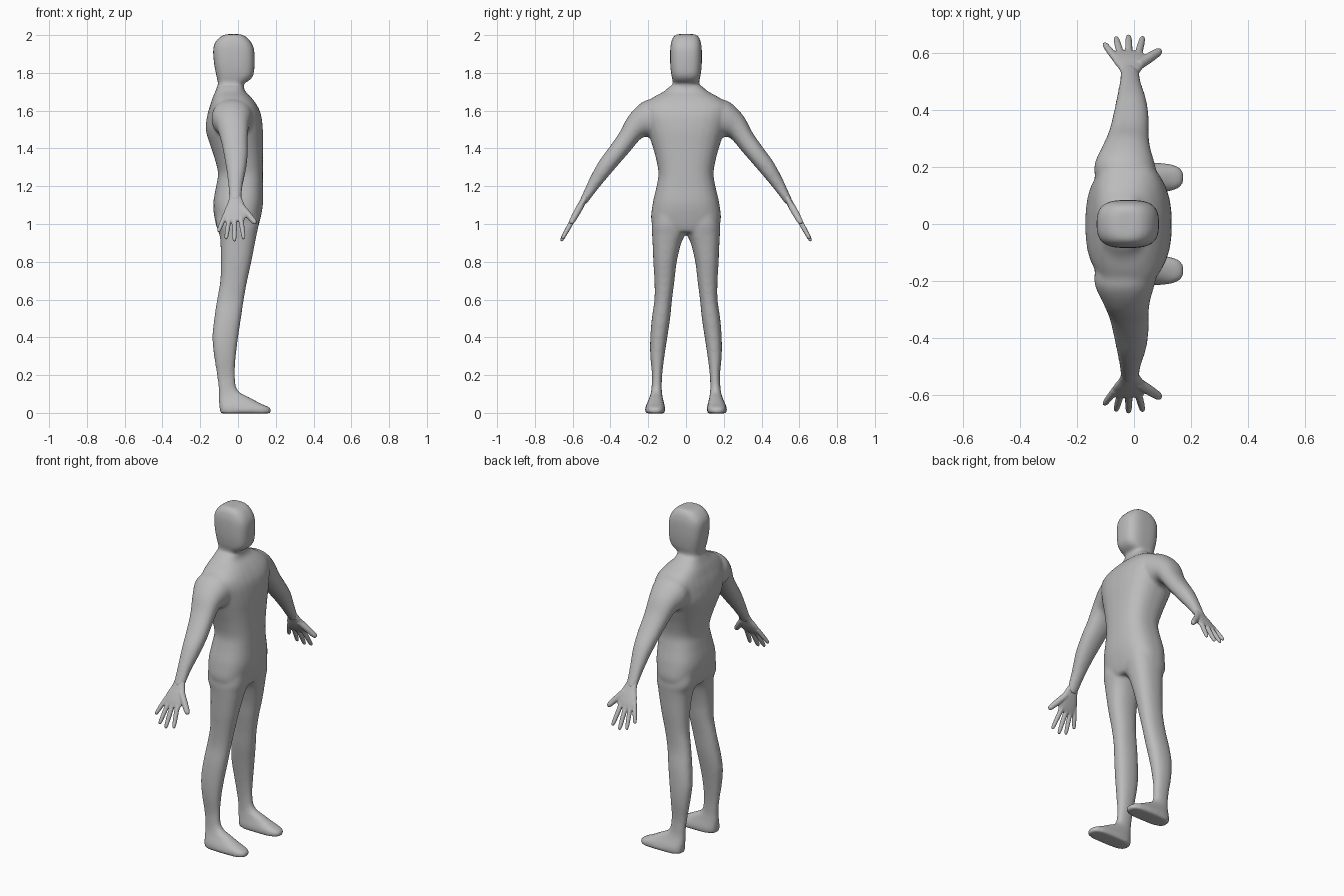
import bpy, bmesh, math
from mathutils import Vector

if "Cube" in bpy.data.objects:
    bpy.data.objects.remove(bpy.data.objects["Cube"])

skin = bpy.data.materials.new("plain_grey")
skin.diffuse_color = (0.5, 0.5, 0.5, 1)
skin.use_nodes = True
skin.node_tree.nodes["Principled BSDF"].inputs["Base Color"].default_value = skin.diffuse_color


def smooth_rows(rows, steps=4):
    """Catmull-Rom interpolation of a profile table."""
    out = []
    for i in range(len(rows) - 1):
        p = [rows[max(0, min(len(rows) - 1, i + k))] for k in (-1, 0, 1, 2)]
        for s in range(steps):
            t = s / steps
            out.append([0.5 * (2 * b + (c - a) * t + (2 * a - 5 * b + 4 * c - d) * t * t
                               + (3 * b - a - 3 * c + d) * t ** 3)
                        for a, b, c, d in zip(*p)])
    out.append(list(rows[-1]))
    return out


def loft(bm, sections, sides=28):
    """Closed skin over sections of (centre, u, v, squareness)."""
    rings = []
    for c, u, v, n in sections:
        ring = []
        for i in range(sides):
            a = 2 * math.pi * (i + 0.5) / sides
            ca, sa = math.cos(a), math.sin(a)
            ring.append(bm.verts.new(c + u * math.copysign(abs(ca) ** (2 / n), ca)
                                     + v * math.copysign(abs(sa) ** (2 / n), sa)))
        rings.append(ring)
    for r, q in zip(rings, rings[1:]):
        for i in range(sides):
            j = (i + 1) % sides
            bm.faces.new((r[i], r[j], q[j], q[i]))
    bm.faces.new(rings[0][::-1])
    bm.faces.new(rings[-1])


def level(z, xb, xf, y0, y1, n):
    """Horizontal section from its extents."""
    return (Vector(((xb + xf) / 2, (y0 + y1) / 2, z)),
            Vector(((xf - xb) / 2, 0, 0)), Vector((0, (y1 - y0) / 2, 0)), n)


def finish(bm, name, voxel, iterations):
    """Fuse the overlapping parts into one smooth skin."""
    bmesh.ops.recalc_face_normals(bm, faces=bm.faces)
    mesh = bpy.data.meshes.new(name)
    bm.to_mesh(mesh)
    bm.free()
    ob = bpy.data.objects.new(name, mesh)
    bpy.context.collection.objects.link(ob)
    rm = ob.modifiers.new("fuse", 'REMESH')
    rm.mode = 'VOXEL'
    rm.voxel_size = voxel
    sm = ob.modifiers.new("soften", 'SMOOTH')
    sm.factor = 0.5
    sm.iterations = iterations
    bpy.context.view_layer.update()
    dg = bpy.context.evaluated_depsgraph_get()
    baked = bpy.data.meshes.new_from_object(ob.evaluated_get(dg))
    ob.modifiers.clear()
    ob.data = baked
    baked.materials.clear()
    baked.materials.append(skin)
    for p in baked.polygons:
        p.use_smooth = True
        p.material_index = 0


# torso: z, back x, front x, half width
torso = [(.955, -.10, .095, .08), (1.0, -.118, .112, .178), (1.1, -.132, .132, .178),
         (1.2, -.116, .132, .156), (1.27, -.106, .132, .146), (1.35, -.125, .132, .16),
         (1.42, -.148, .132, .18), (1.5, -.171, .132, .205), (1.58, -.162, .122, .225),
         (1.63, -.147, .10, .225), (1.67, -.134, .07, .175), (1.70, -.121, .04, .12),
         (1.73, -.11, .03, .085)]
# head
head = [(1.69, -.115, .03, .08), (1.74, -.106, .03, .069), (1.76, -.109, .06, .071),
        (1.79, -.116, .082, .078), (1.85, -.127, .088, .084), (1.92, -.132, .086, .084),
        (1.96, -.122, .071, .079), (1.99, -.095, .045, .068), (2.005, -.065, .015, .052)]
# leg and foot: z, back x, front x, inner y, outer y, squareness
leg = [(1.1, -.11, .11, .01, .165, 2.4), (1.0, -.117, .11, .0, .181, 2.4),
       (.95, -.10, .10, .002, .18, 2.4), (.9, -.093, .09, .025, .177, 2.4),
       (.8, -.091, .071, .049, .173, 2.3), (.7, -.094, .049, .061, .167, 2.3),
       (.6, -.111, .031, .074, .167, 2.3), (.5, -.126, .016, .084, .181, 2.3),
       (.4, -.136, .001, .099, .189, 2.3), (.3, -.127, -.011, .114, .189, 2.3),
       (.2, -.112, -.016, .126, .18, 2.3), (.12, -.102, -.002, .128, .184, 2.4),
       (.08, -.102, .065, .123, .194, 2.6), (.05, -.10, .12, .116, .207, 2.8),
       (.025, -.098, .172, .110, .216, 3.0), (-.003, -.094, .172, .112, .215, 3.0)]
# arm: upper edge y, z, lower edge y, z, back x, front x
arm = [(.13, 1.66, .12, 1.46, -.13, .09), (.22, 1.652, .19, 1.46, -.14, .075),
       (.30, 1.578, .235, 1.455, -.112, .057), (.35, 1.488, .30, 1.38, -.088, .052),
       (.402, 1.412, .35, 1.323, -.075, .052), (.462, 1.33, .41, 1.253, -.062, .043),
       (.512, 1.237, .468, 1.183, -.052, .026), (.551, 1.152, .518, 1.118, -.047, .018),
       (.562, 1.13, .53, 1.103, -.046, .018)]

bm = bmesh.new()
loft(bm, [level(z, b, f, -w, w, 2.6) for z, b, f, w in smooth_rows(torso)])
loft(bm, [level(z, b, f, -w, w, 3) for z, b, f, w in smooth_rows(head)])
for s in (1, -1):
    loft(bm, [level(z, b, f, s * i, s * o, n) for z, b, f, i, o, n in smooth_rows(leg)])
    loft(bm, [(Vector(((b + f) / 2, s * (uy + ly) / 2, (uz + lz) / 2)),
               Vector(((f - b) / 2, 0, 0)),
               Vector((0, s * (uy - ly) / 2, (uz - lz) / 2)), 2.2)
              for uy, uz, ly, lz, b, f in smooth_rows(arm)])
finish(bm, "body", 0.009, 10)

# hands: flat palm and tapered fingers in the plane of x and the arm direction
palm = [(-.015, -.044, .014, .017), (.03, -.054, .03, .017), (.07, -.07, .045, .018),
        (.11, -.08, .042, .016), (.14, -.078, .032, .011)]
fingers = [(-.066, .10, -.105, .205, .0125), (-.046, .12, -.064, .25, .0125),
           (-.018, .12, -.019, .262, .013), (.014, .12, .031, .25, .013),
           (.015, .05, .094, .155, .018)]
for s, name in ((1, "left_hand"), (-1, "right_hand")):
    bm = bmesh.new()
    X = Vector((1, 0, 0))
    D = Vector((0, s * .125, -.225)).normalized()
    N = X.cross(D)
    wrist = Vector((0, s * .535, 1.138))
    loft(bm, [(wrist + D * t + X * (b + f) / 2, X * (f - b) / 2, N * h, 2.3)
              for t, b, f, h in smooth_rows(palm)])
    for x0, t0, x1, t1, r in fingers:
        a, b = wrist + X * x0 + D * t0, wrist + X * x1 + D * t1
        side = (b - a).normalized().cross(N)
        loft(bm, [(a.lerp(b, k), side * r * q, N * r * q, 2)
                  for k, q in ((0, 1.05), (.5, 1), (.85, .85), (.95, .68), (1, .35))], 14)
    finish(bm, name, 0.004, 4)
